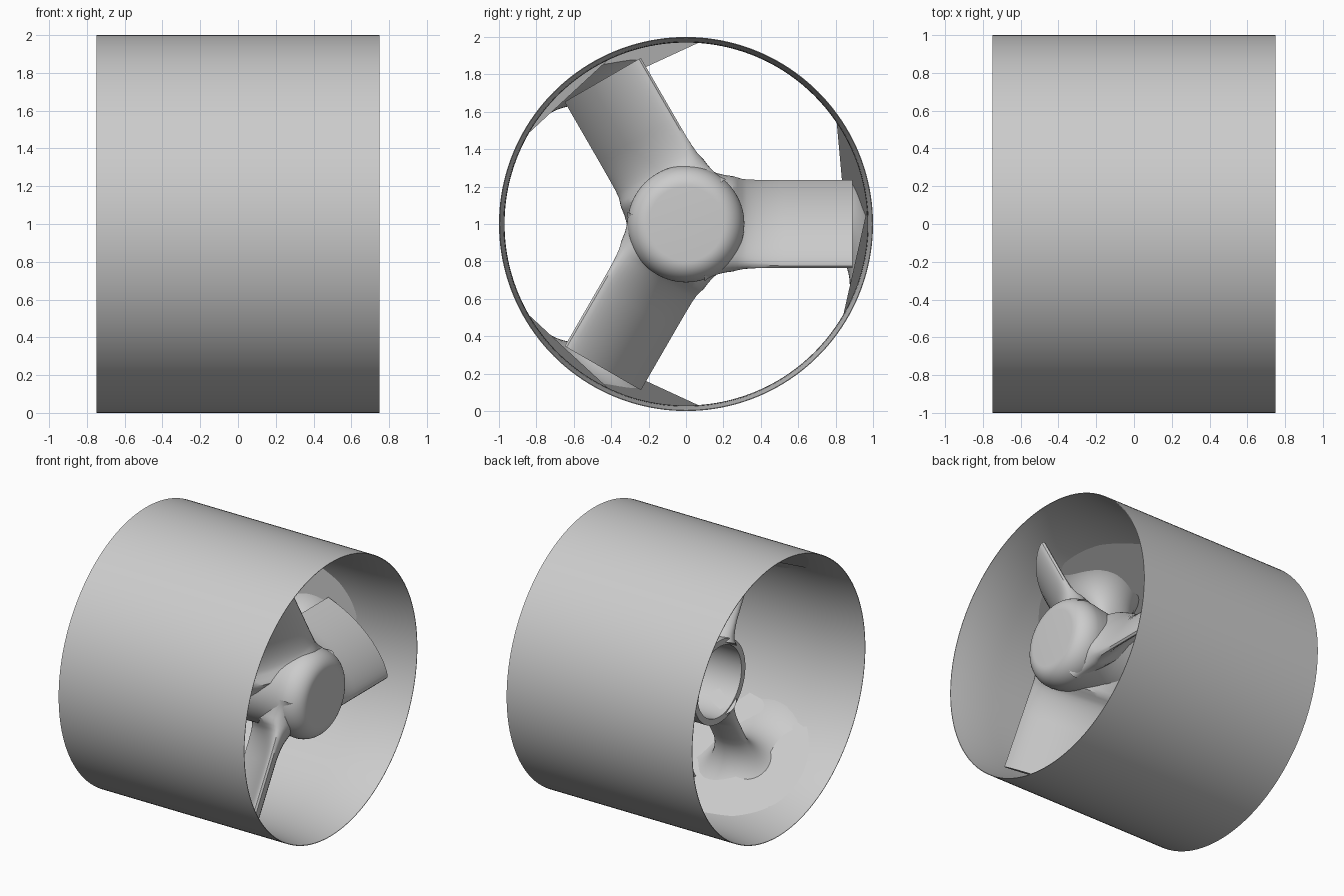
import bpy, bmesh
from math import sin, cos, pi, sqrt, radians
from mathutils import Matrix, Vector

cube = bpy.data.objects.get("Cube")
if cube:
    bpy.data.objects.remove(cube)

grey = bpy.data.materials.new("plain grey")
grey.use_nodes = True
grey.diffuse_color = (0.6, 0.6, 0.6, 1)
grey.node_tree.nodes["Principled BSDF"].inputs["Base Color"].default_value = (0.6, 0.6, 0.6, 1)

LIFT = Vector((0, 0, 1))


def finish(name, bm, angle=35):
    bmesh.ops.recalc_face_normals(bm, faces=bm.faces)
    mesh = bpy.data.meshes.new(name)
    bm.to_mesh(mesh)
    bm.free()
    mesh.materials.append(grey)
    obj = bpy.data.objects.new(name, mesh)
    bpy.context.collection.objects.link(obj)
    bpy.ops.object.select_all(action='DESELECT')
    obj.select_set(True)
    bpy.context.view_layer.objects.active = obj
    bpy.ops.object.shade_smooth_by_angle(angle=radians(angle))
    return obj


def loft(name, rings, closed=False, turn=0.0):
    """Skin a list of rings; cap the ends, or join last to first."""
    bm = bmesh.new()
    rot = Matrix.Rotation(turn, 3, 'X')
    loops = [[bm.verts.new(rot @ Vector(p) + LIFT) for p in ring] for ring in rings]
    pairs = list(zip(loops, loops[1:]))
    if closed:
        pairs.append((loops[-1], loops[0]))
    for a, b in pairs:
        n = len(a)
        for i in range(n):
            j = (i + 1) % n
            bm.faces.new((a[i], a[j], b[j], b[i]))
    if not closed:
        bm.faces.new(loops[0])
        bm.faces.new(loops[-1])
    return finish(name, bm)


def lathe(name, profile, steps=128, closed=False):
    """Spin (x, radius) points around the x axis."""
    rings = [[(x, r * cos(2 * pi * i / steps), r * sin(2 * pi * i / steps))
              for i in range(steps)] for x, r in profile]
    return loft(name, rings, closed)


def fillet(h, start, end):
    """0 at start, growing to 1 at end along a quarter circle."""
    u = min(max((h - start) / (end - start), 0), 1)
    return 1 - sqrt(1 - u * u)


# Duct: straight outside, inner wall thinning to sharp lips
inner = []
for i in range(25):
    x = 0.75 - 1.5 * i / 24
    lip = max(0, (abs(x) - 0.4) / 0.35)
    inner.append((x, 0.97 + 0.026 * lip ** 2))
lathe("duct", [(-0.75, 1), (0.75, 1)] + inner, 160, closed=True)

# Hub: hollow behind, rounded nose in front
hub = [(0.3, 0.02), (0.3, 0.255), (-0.27, 0.255), (-0.27, 0.3), (-0.1, 0.298), (0.1, 0.29),
       (0.35, 0.285), (0.45, 0.297), (0.52, 0.308)]
for i in range(13):
    a = pi / 2 * i / 12
    hub.append((0.57 + 0.135 * sin(a), 0.2 + 0.112 * cos(a)))
hub.append((0.705, 0.01))
lathe("hub", hub, 96)


# Rotor blade: cambered section, blunt front edge, filleted root, square tip
def blade_ring(h, n=20):
    wide = 1 + 0.42 * fillet(h, 0.3, 0.08)
    thick = 0.1 * fillet(h, 0.52, 0.27)
    chord = Vector((-0.48, 0.46))
    normal = Vector((0.69, 0.72))
    lead = Vector((0.58, -0.23))
    ring = []
    for i in range(2 * n):
        a = pi * (i + 0.5) / n
        s = (1 - cos(a)) / 2
        half = 0.1 * sqrt(s) * (1.04 - s) + 0.004 + thick * sqrt(4 * s * (1 - s))
        bend = 0.2 * s * (1 - s)
        side = 1 if a < pi else -1
        p = lead + chord * (0.5 + (s - 0.5) * wide) + normal * (bend + side * half)
        ring.append((p.x, h, p.y))
    return ring


heights = [0.1 + 0.025 * i for i in range(18)] + [0.6, 0.7, 0.8, 0.89]


# Stator vane: slim strut flaring widely into the duct wall
def vane_ring(h, n=40):
    flare = fillet(h, 0.62, 0.974)
    root = 0.1 * fillet(h, 0.45, 0.27)
    ring = []
    for i in range(n):
        a = 2 * pi * i / n
        t = (0.055 + 0.5 * flare + root) * sin(a)
        x = -0.13 + (0.13 + 0.3 * flare + 0.4 * root) * cos(a)
        ring.append((x, sqrt(h * h - t * t), t))
    return ring


vane_heights = [0.272 + 0.02 * i for i in range(10)] + [0.53, 0.6]
vane_heights += [0.62 + 0.354 * sin(pi / 2 * i / 20) for i in range(1, 21)]

for k in range(3):
    turn = k * 2 * pi / 3
    loft(f"rotor_blade_{k + 1}", [blade_ring(h) for h in heights], turn=turn)
    loft(f"stator_vane_{k + 1}", [vane_ring(h) for h in vane_heights], turn=turn)
